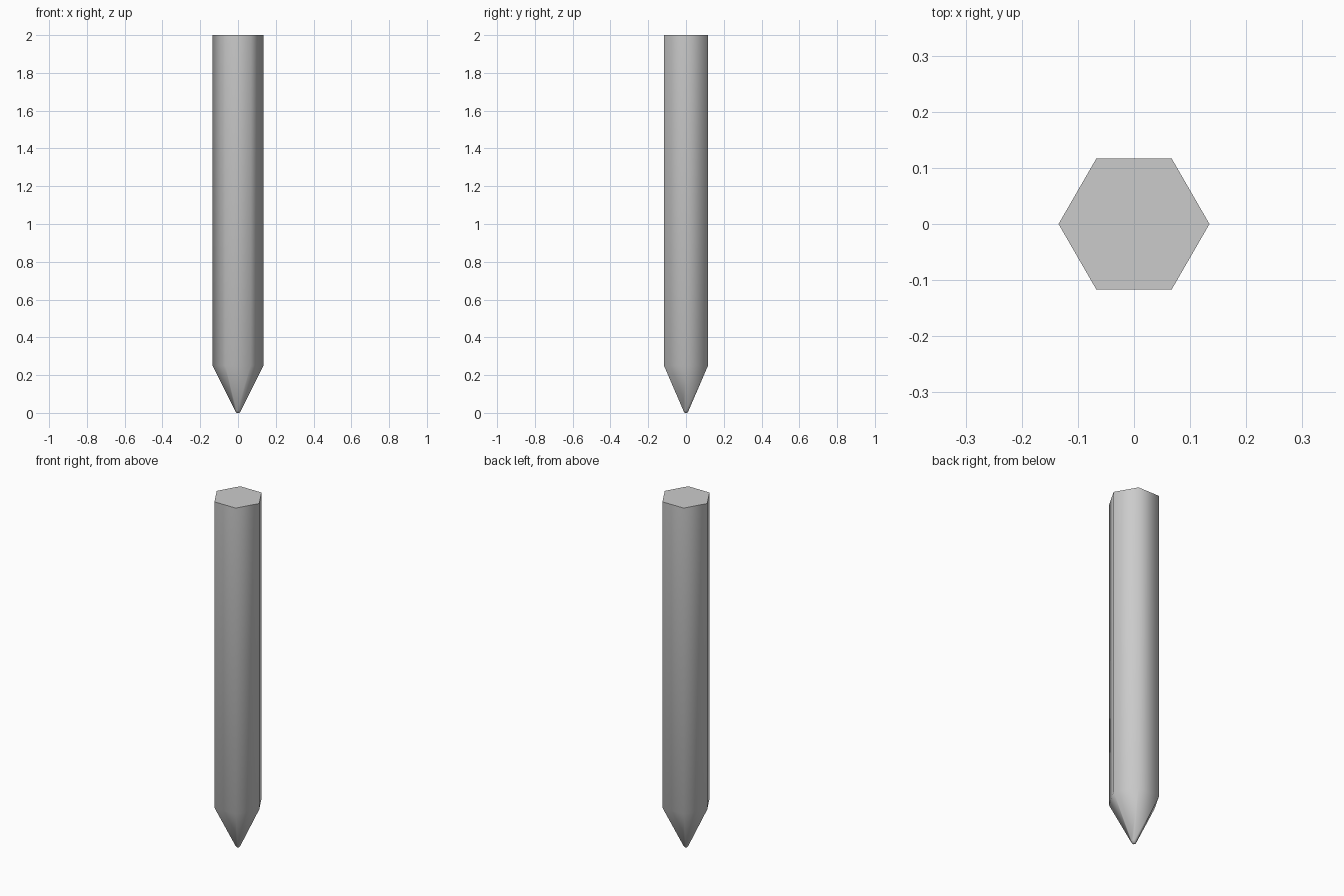
import bpy, bmesh, math

if "Cube" in bpy.data.objects:
    bpy.data.objects.remove(bpy.data.objects["Cube"])

SIDES = 6
# (radius, height) rings from the blunted point up to the flat end
PROFILE = [(0.008, 0.0), (0.016, 0.012), (0.1345, 0.25), (0.1345, 2.0)]

# Hexagonal shaft with tapered point
bm = bmesh.new()
rings = [[bm.verts.new((r * math.cos(math.tau * i / SIDES),
                        r * math.sin(math.tau * i / SIDES), z))
          for i in range(SIDES)] for r, z in PROFILE]
for low, high in zip(rings, rings[1:]):
    for i in range(SIDES):
        j = (i + 1) % SIDES
        bm.faces.new((low[i], low[j], high[j], high[i]))

# End caps
bm.faces.new(rings[0][::-1])
bm.faces.new(rings[-1])
bm.normal_update()

mesh = bpy.data.meshes.new("hexagonal_pencil")
bm.to_mesh(mesh)
bm.free()
pencil = bpy.data.objects.new("hexagonal_pencil", mesh)
bpy.context.collection.objects.link(pencil)

# Soft shading around the sides, crisp edge at the flat end
bpy.context.view_layer.objects.active = pencil
pencil.select_set(True)
bpy.ops.object.shade_smooth_by_angle(angle=math.radians(65))
